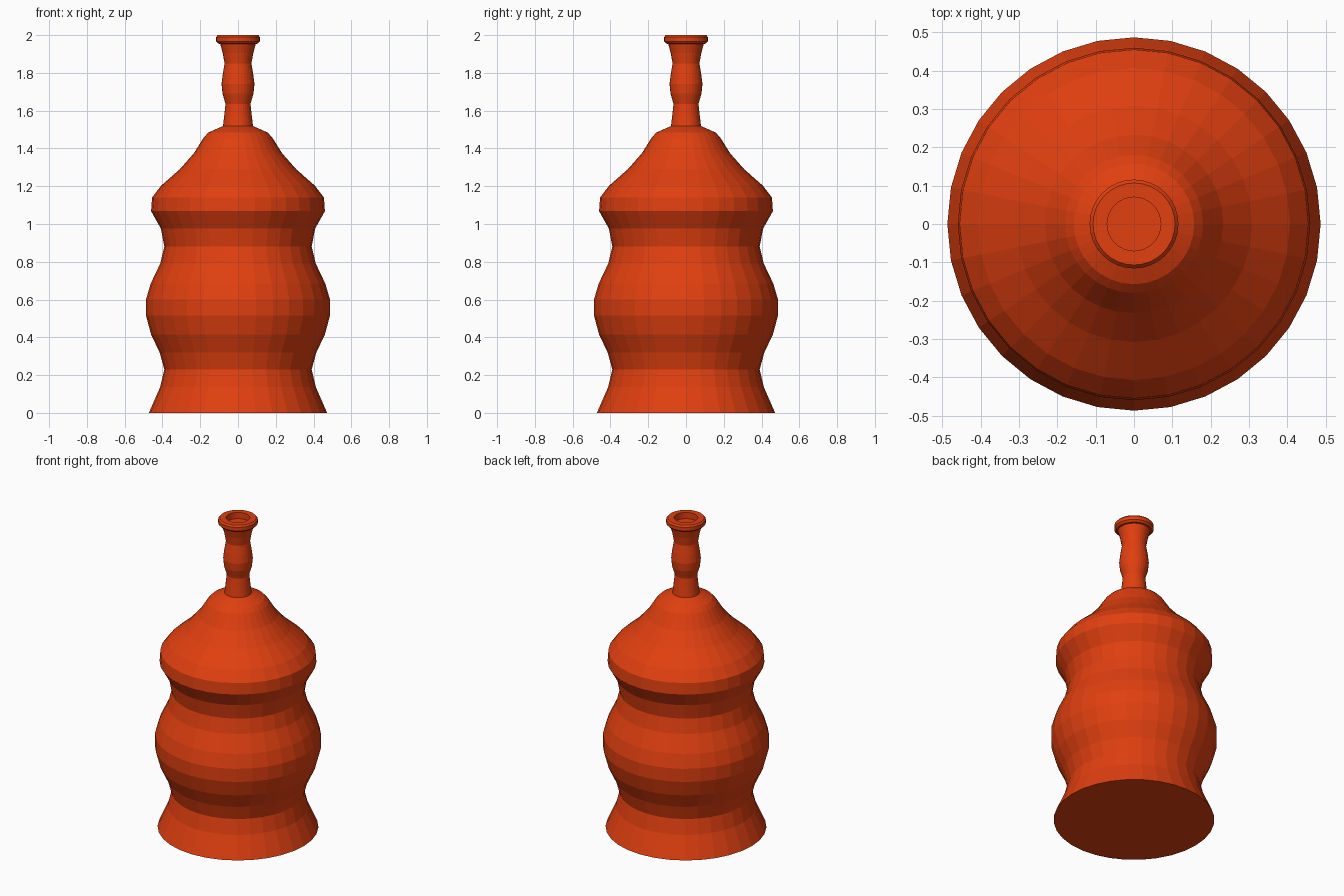
import bpy, bmesh, math

if "Cube" in bpy.data.objects:
    bpy.data.objects.remove(bpy.data.objects["Cube"])

SIDES = 32

mat = bpy.data.materials.new("burnt orange")
mat.diffuse_color = (0.75, 0.05, 0.005, 1)
mat.use_nodes = True
mat.node_tree.nodes["Principled BSDF"].inputs["Base Color"].default_value = mat.diffuse_color


def lathe(name, profile, closed=False):
    """Spin (radius, height) points about z; open profiles are capped at both ends."""
    bm = bmesh.new()
    rings = []
    for r, z in profile:
        rings.append([bm.verts.new((r * math.cos(2 * math.pi * i / SIDES),
                                    r * math.sin(2 * math.pi * i / SIDES), z))
                      for i in range(SIDES)])
    pairs = list(zip(rings, rings[1:]))
    if closed:
        pairs.append((rings[-1], rings[0]))
    for a, b in pairs:
        for i in range(SIDES):
            j = (i + 1) % SIDES
            bm.faces.new((a[i], a[j], b[j], b[i]))
    if not closed:
        bm.faces.new(rings[0][::-1])
        bm.faces.new(rings[-1])
    bmesh.ops.recalc_face_normals(bm, faces=bm.faces)
    mesh = bpy.data.meshes.new(name)
    bm.to_mesh(mesh)
    bm.free()
    mesh.materials.append(mat)
    obj = bpy.data.objects.new(name, mesh)
    bpy.context.collection.objects.link(obj)
    return obj


# Wavy body with sloping shoulder
lathe("bottle_body", [
    (0.472, 0), (0.412, 0.137), (0.39, 0.23), (0.415, 0.32), (0.46, 0.415),
    (0.487, 0.515), (0.487, 0.60), (0.462, 0.685), (0.412, 0.79), (0.39, 0.88),
    (0.408, 0.975), (0.46, 1.068), (0.455, 1.14), (0.407, 1.203),
    (0.308, 1.29), (0.233, 1.375), (0.18, 1.46), (0.157, 1.484),
    (0.115, 1.503), (0.08, 1.518)])

# Slim neck with a bulge in the middle
lathe("bottle_neck", [
    (0.08, 1.515), (0.072, 1.58), (0.066, 1.635), (0.082, 1.69), (0.087, 1.74),
    (0.081, 1.79), (0.071, 1.85), (0.081, 1.905), (0.096, 1.96)])

# Rim ring around the mouth
lathe("bottle_rim", [
    (0.07, 1.95), (0.105, 1.955), (0.116, 1.967), (0.116, 1.99),
    (0.107, 2.0), (0.07, 2.0)], closed=True)
